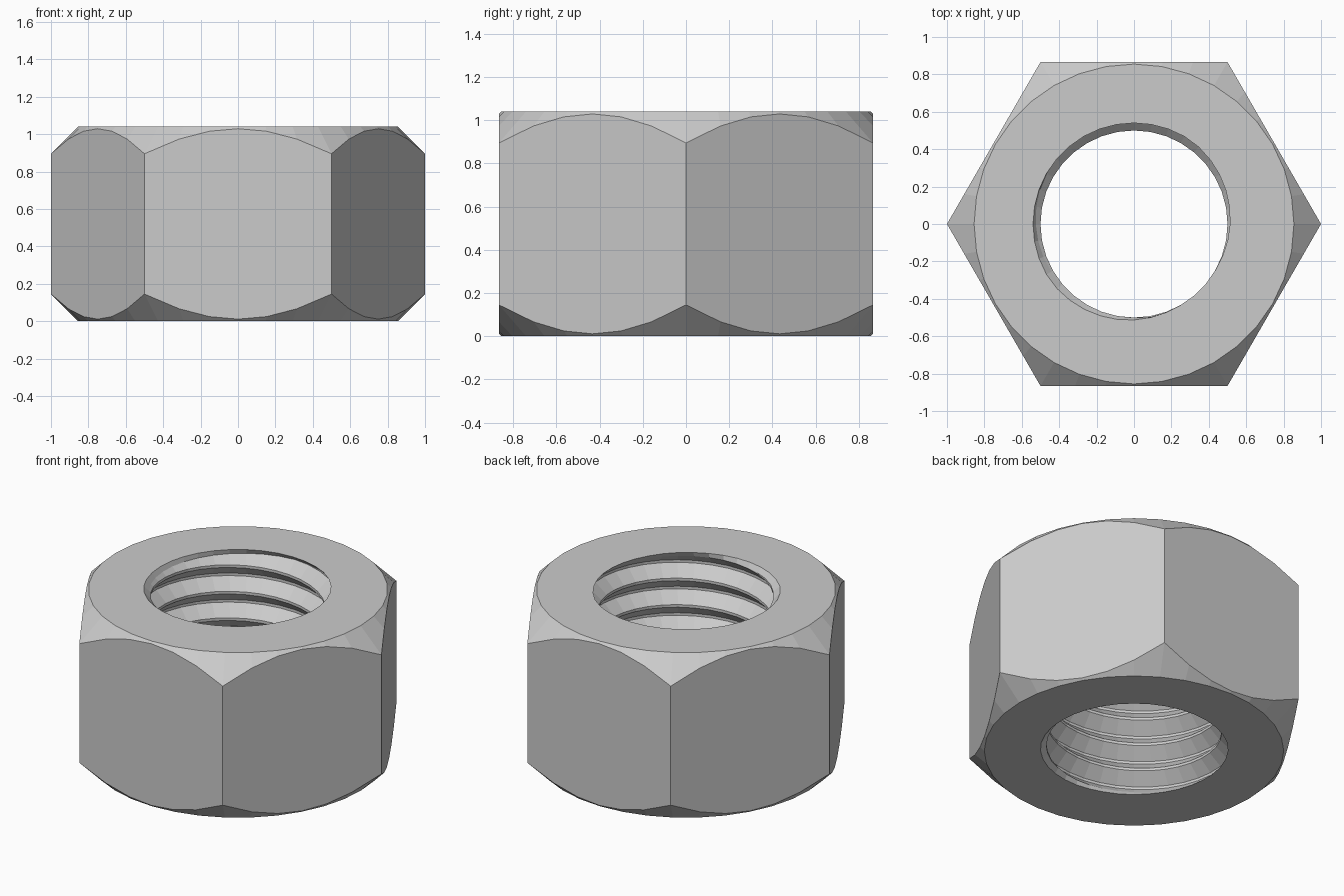
import bpy, bmesh, math

if "Cube" in bpy.data.objects:
    bpy.data.objects.remove(bpy.data.objects["Cube"])

H = 1.04          # nut height
APOTHEM = 0.866   # centre to flat
FACE_R = 0.855    # radius of the round top and bottom faces
BORE = 0.50       # thread crest radius
DEPTH = 0.07      # thread depth
PITCH = 0.167
RIM = 0.54        # largest bore radius at the end faces
LEAD = 0.03       # depth of the rounded-in thread ends
SEG = 36


def clamp(v, lo, hi):
    return max(lo, min(hi, v))


def crest_z(deg):
    """Height of one thread crest at an angle (right-hand helix)."""
    return 0.952 + PITCH * (deg - 125) / 360


def thread_r(z, deg):
    t = (z - crest_z(deg)) / PITCH
    t = abs(t - round(t))
    return BORE + DEPTH * clamp((t - 0.05) / 0.4, 0, 1)


def section(deg):
    """Closed radial section (r, z): thread up the bore, then down the outside."""
    pts = [(min(thread_r(0, deg), RIM), 0)]
    for n in range(-9, 3):
        for u in (-0.45, -0.05, 0.05, 0.45):
            z = clamp(crest_z(deg) + PITCH * (n + u), LEAD, H - LEAD)
            pts.append((thread_r(z, deg), z))
    pts.append((min(thread_r(H, deg), RIM), H))
    # hexagon side with 45 degree conical chamfers
    hex_r = APOTHEM / math.cos(math.radians(deg % 60 - 30))
    drop = hex_r - FACE_R
    pts += [(FACE_R, H), (hex_r, H - drop), (hex_r, drop), (FACE_R, 0)]
    return pts


# sweep the section around the axis
bm = bmesh.new()
cols = []
for i in range(SEG + 1):
    deg = 360 * i / SEG
    a = math.radians(deg)
    cols.append([bm.verts.new((r * math.cos(a), r * math.sin(a), z))
                 for r, z in section(deg)])
for a, b in zip(cols, cols[1:]):
    for k in range(len(a)):
        m = (k + 1) % len(a)
        bm.faces.new((a[k], b[k], b[m], a[m]))
bmesh.ops.remove_doubles(bm, verts=bm.verts, dist=0.0005)
bmesh.ops.recalc_face_normals(bm, faces=bm.faces)

mesh = bpy.data.meshes.new("hex_nut")
bm.to_mesh(mesh)
bm.free()
nut = bpy.data.objects.new("hex_nut", mesh)
bpy.context.collection.objects.link(nut)

# plain grey metal
grey = bpy.data.materials.new("grey_metal")
grey.diffuse_color = (0.6, 0.6, 0.6, 1)
grey.use_nodes = True
grey.node_tree.nodes["Principled BSDF"].inputs["Base Color"].default_value = grey.diffuse_color
mesh.materials.append(grey)
